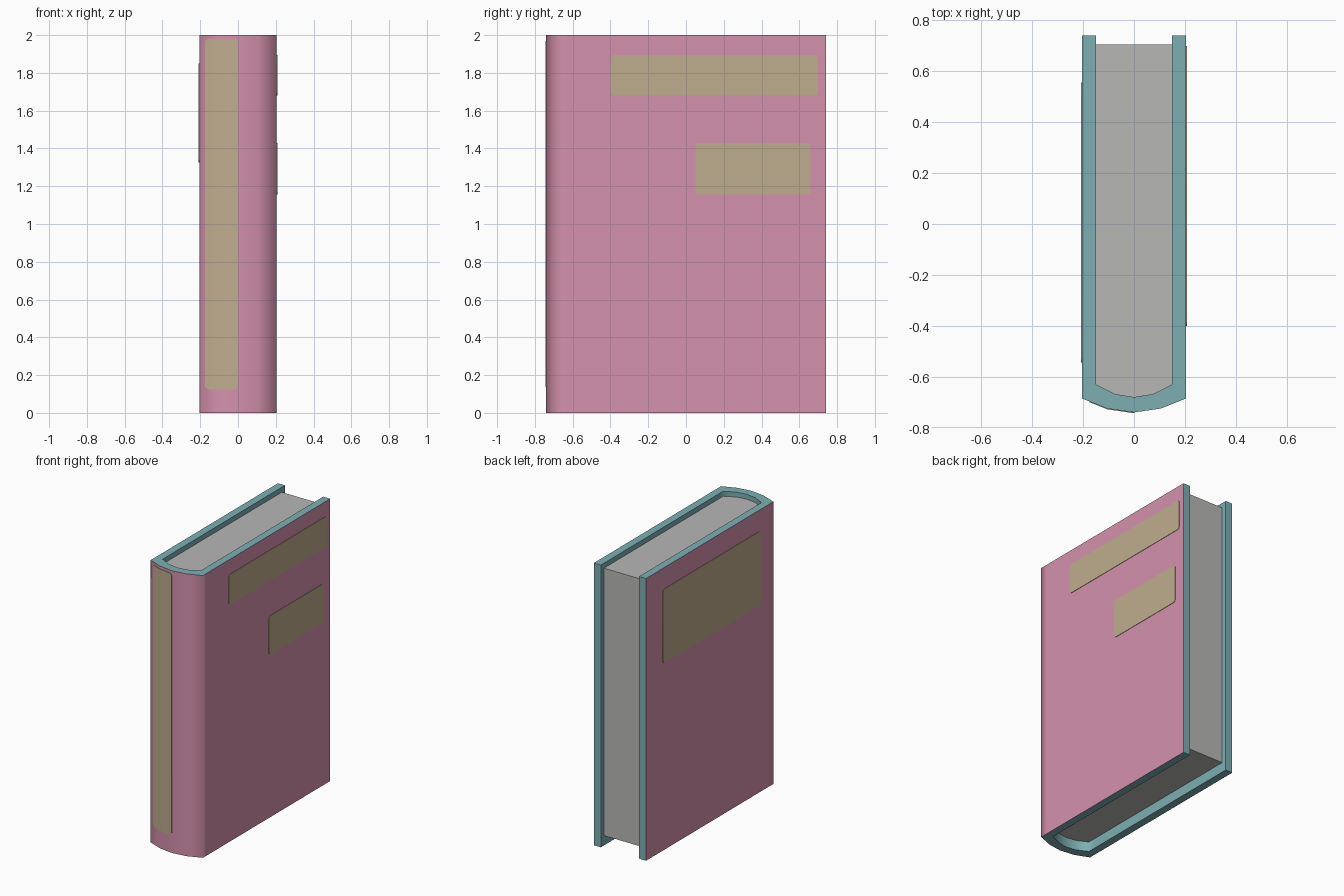
import bpy, bmesh, math

if "Cube" in bpy.data.objects:
    bpy.data.objects.remove(bpy.data.objects["Cube"])


def material(name, srgb):
    m = bpy.data.materials.new(name)
    m.diffuse_color = [((c + 0.055) / 1.055) ** 2.4 for c in srgb] + [1]
    m.use_nodes = True
    m.node_tree.nodes["Principled BSDF"].inputs["Base Color"].default_value = m.diffuse_color
    return m


PINK = material("pink cover", (0.83, 0.57, 0.675))
TEAL = material("teal board", (0.49, 0.685, 0.70))
GREY = material("grey paper", (0.72, 0.72, 0.715))
OLIVE = material("olive label", (0.75, 0.675, 0.56))


def make_object(name, bm, mats, smooth=None):
    bmesh.ops.recalc_face_normals(bm, faces=bm.faces[:])
    mesh = bpy.data.meshes.new(name)
    bm.to_mesh(mesh)
    bm.free()
    for m in mats:
        mesh.materials.append(m)
    obj = bpy.data.objects.new(name, mesh)
    bpy.context.collection.objects.link(obj)
    if smooth:
        bpy.ops.object.select_all(action='DESELECT')
        obj.select_set(True)
        bpy.context.view_layer.objects.active = obj
        bpy.ops.object.shade_smooth_by_angle(angle=math.radians(smooth))
    return obj


def mirrored(half):
    """Full U-shaped profile from its right half, ending on the centre line."""
    return half + [(-x, y) for x, y in reversed(half[:-1])]


OUTER = mirrored([(0.205, 0.74), (0.205, -0.63), (0.205, -0.685), (0.105, -0.725), (0, -0.74)])
INNER = mirrored([(0.15, 0.74), (0.15, -0.58), (0.15, -0.63), (0.075, -0.668), (0, -0.68)])

# Cover: wrapped boards and rounded spine, pink only on the outside
bm = bmesh.new()
ring = lambda pts, z: [bm.verts.new((x, y, z)) for x, y in pts]
o0, o1, i0, i1 = ring(OUTER, 0), ring(OUTER, 2), ring(INNER, 0), ring(INNER, 2)
for k in range(len(OUTER) - 1):
    for a, b in ((o0, o1), (i0, i1), (o0, i0), (o1, i1)):
        f = bm.faces.new((a[k], a[k + 1], b[k + 1], b[k]))
        f.material_index = 0 if (a is o0 and b is o1) else 1
for k in (0, -1):
    bm.faces.new((o0[k], o1[k], i1[k], i0[k])).material_index = 1
make_object("cover", bm, [PINK, TEAL], 75)

# Page block: recessed at the top, bottom and fore edge
bm = bmesh.new()
pts = [(x * 0.998, min(y, 0.705)) for x, y in INNER]
base = bm.faces.new([bm.verts.new((x, y, 0.07)) for x, y in pts])
top = bmesh.ops.extrude_face_region(bm, geom=[base], use_keep_orig=True)["geom"]
bmesh.ops.translate(bm, vec=(0, 0, 1.895), verts=[v for v in top if isinstance(v, bmesh.types.BMVert)])
make_object("pages", bm, [GREY])


def label(name, u0, u1, z0, z1, place, out, cut=None, r=0.022):
    """Thin rounded plate; place(u) gives the (x, y) of the surface under it."""
    bm = bmesh.new()
    verts = []
    for q, (u, z) in enumerate([(u1 - r, z1 - r), (u0 + r, z1 - r), (u0 + r, z0 + r), (u1 - r, z0 + r)]):
        for s in range(5):
            a = math.pi / 2 * (q + s / 4)
            verts.append(bm.verts.new((u + r * math.cos(a), 0, z + r * math.sin(a))))
    bm.faces.new(verts)
    if cut is not None:
        bmesh.ops.bisect_plane(bm, geom=bm.verts[:] + bm.edges[:] + bm.faces[:],
                               plane_co=(cut, 0, 0), plane_no=(1, 0, 0))
    for v in bm.verts:
        x, y = place(v.co.x)
        v.co = (x, y, v.co.z)
    bmesh.ops.translate(bm, vec=[c * -0.001 for c in out], verts=bm.verts[:])
    new = bmesh.ops.extrude_face_region(bm, geom=bm.faces[:], use_keep_orig=True)["geom"]
    bmesh.ops.translate(bm, vec=[c * 0.004 for c in out],
                        verts=[v for v in new if isinstance(v, bmesh.types.BMVert)])
    make_object(name, bm, [OLIVE], 30)


def spine(x):
    t = abs(x)
    y = -0.74 + 0.015 * t / 0.105 if t < 0.105 else -0.725 + 0.04 * (t - 0.105) / 0.1
    return x, y


# Labels on the front board, back board and spine
label("title_label", -0.40, 0.70, 1.68, 1.895, lambda u: (0.205, u), (1, 0, 0))
label("subtitle_label", 0.05, 0.66, 1.155, 1.43, lambda u: (0.205, u), (1, 0, 0))
label("back_label", -0.545, 0.555, 1.325, 1.85, lambda u: (-0.205, u), (-1, 0, 0))
label("spine_label", -0.175, 0.0, 0.125, 1.98, spine, (0, -1, 0), cut=-0.105)
